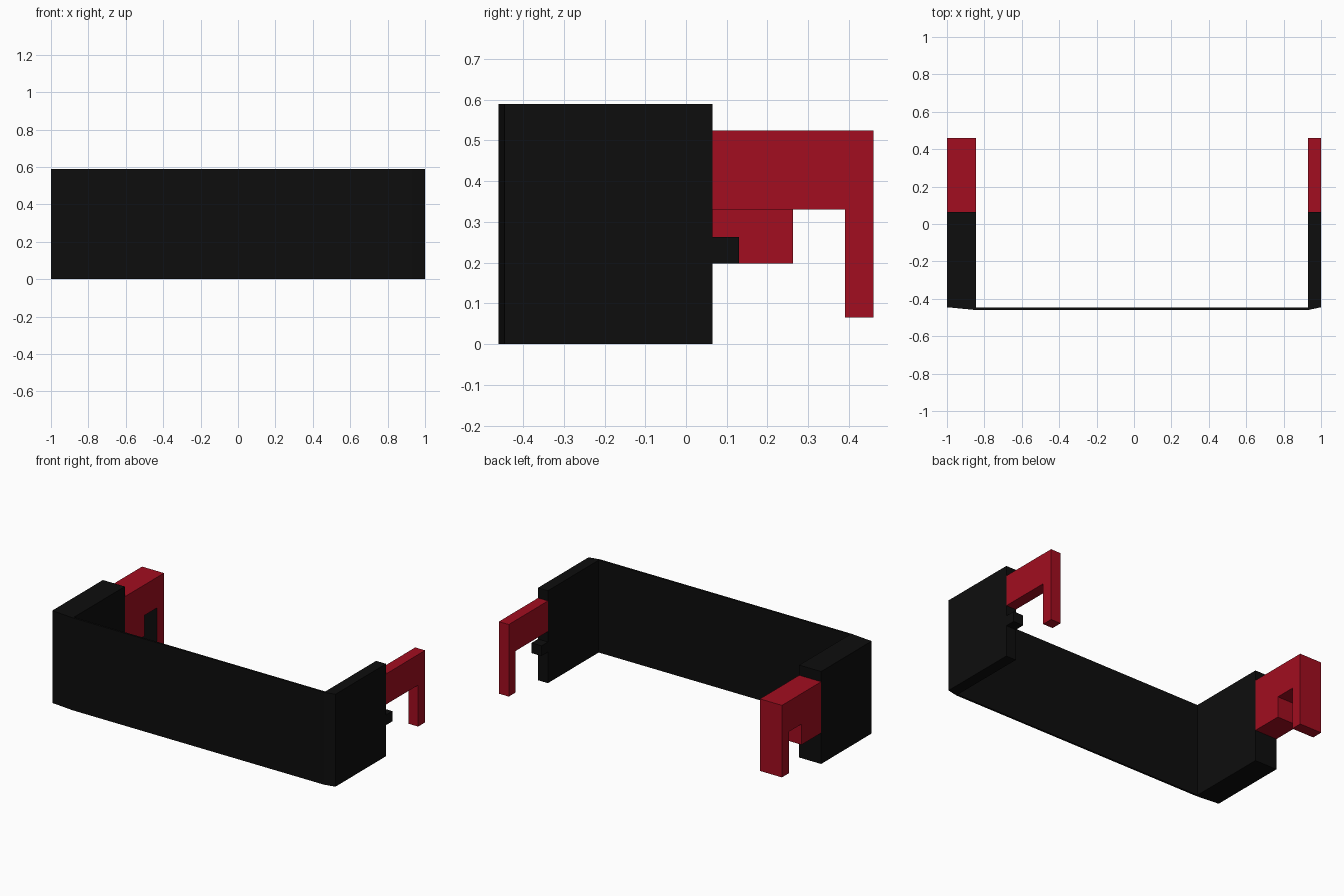
import bpy, bmesh

if "Cube" in bpy.data.objects:
    bpy.data.objects.remove(bpy.data.objects["Cube"])


def material(name, rgb):
    m = bpy.data.materials.new(name)
    m.diffuse_color = (*rgb, 1)
    m.use_nodes = True
    m.node_tree.nodes["Principled BSDF"].inputs["Base Color"].default_value = m.diffuse_color
    return m


BLACK = material("black", (0.004, 0.004, 0.004))
RED = material("red", (0.36, 0.004, 0.014))


def prism(name, profile, depth, place, mats):
    """Extrude a closed 2D profile between the two depth values."""
    bm = bmesh.new()
    rings = [[bm.verts.new(place(a, b, d)) for a, b in profile] for d in depth]
    lo, hi = rings
    n = len(profile)
    bm.faces.new(lo)
    bm.faces.new(hi[::-1])
    for i in range(n):
        j = (i + 1) % n
        bm.faces.new((lo[j], lo[i], hi[i], hi[j]))
    bmesh.ops.recalc_face_normals(bm, faces=bm.faces)
    me = bpy.data.meshes.new(name)
    bm.to_mesh(me)
    bm.free()
    for m in mats:
        me.materials.append(m)
    ob = bpy.data.objects.new(name, me)
    bpy.context.collection.objects.link(ob)
    return ob


def upright(a, b, d):   # plan profile raised in z
    return (a, b, d)


def sideways(a, b, d):  # side profile extruded along x
    return (d, a, b)


TOP = 0.59
FRONT, CORNER, BACK = -0.46, -0.445, 0.065
L0, L1, R0, R1 = -1.0, -0.845, 0.93, 1.0

# Thin front panel and the two end walls with slanted front corners
prism("front_panel", [(L1, FRONT), (R0, FRONT), (R0, -0.447), (L1, -0.447)],
      (0, TOP), upright, [BLACK])
prism("left_end_wall", [(L0, CORNER), (L1, FRONT), (L1, BACK), (L0, BACK)],
      (0, TOP), upright, [BLACK])
prism("right_end_wall", [(R0, FRONT), (R1, CORNER), (R1, BACK), (R0, BACK)],
      (0, TOP), upright, [BLACK])

# Hooked rear brackets; the left one has an extra lower step
hook = [(0.39, 0.33), (0.39, 0.065), (0.46, 0.065), (0.46, 0.525), (BACK, 0.525)]
left = prism("left_bracket", [(BACK, 0.198), (0.262, 0.198), (0.262, 0.33)] + hook,
             (L0, L1), sideways, [RED, BLACK])
prism("right_bracket", [(BACK, 0.33)] + hook, (R0, R1), sideways, [RED])

# Inner face of the left hook is black
for p in left.data.polygons:
    if p.normal.y < -0.9 and p.center.y > 0.3:
        p.material_index = 1

# Small tab behind the right wall
prism("right_tab", [(BACK, 0.198), (0.13, 0.198), (0.13, 0.263), (BACK, 0.263)],
      (R0, R1), sideways, [BLACK])
